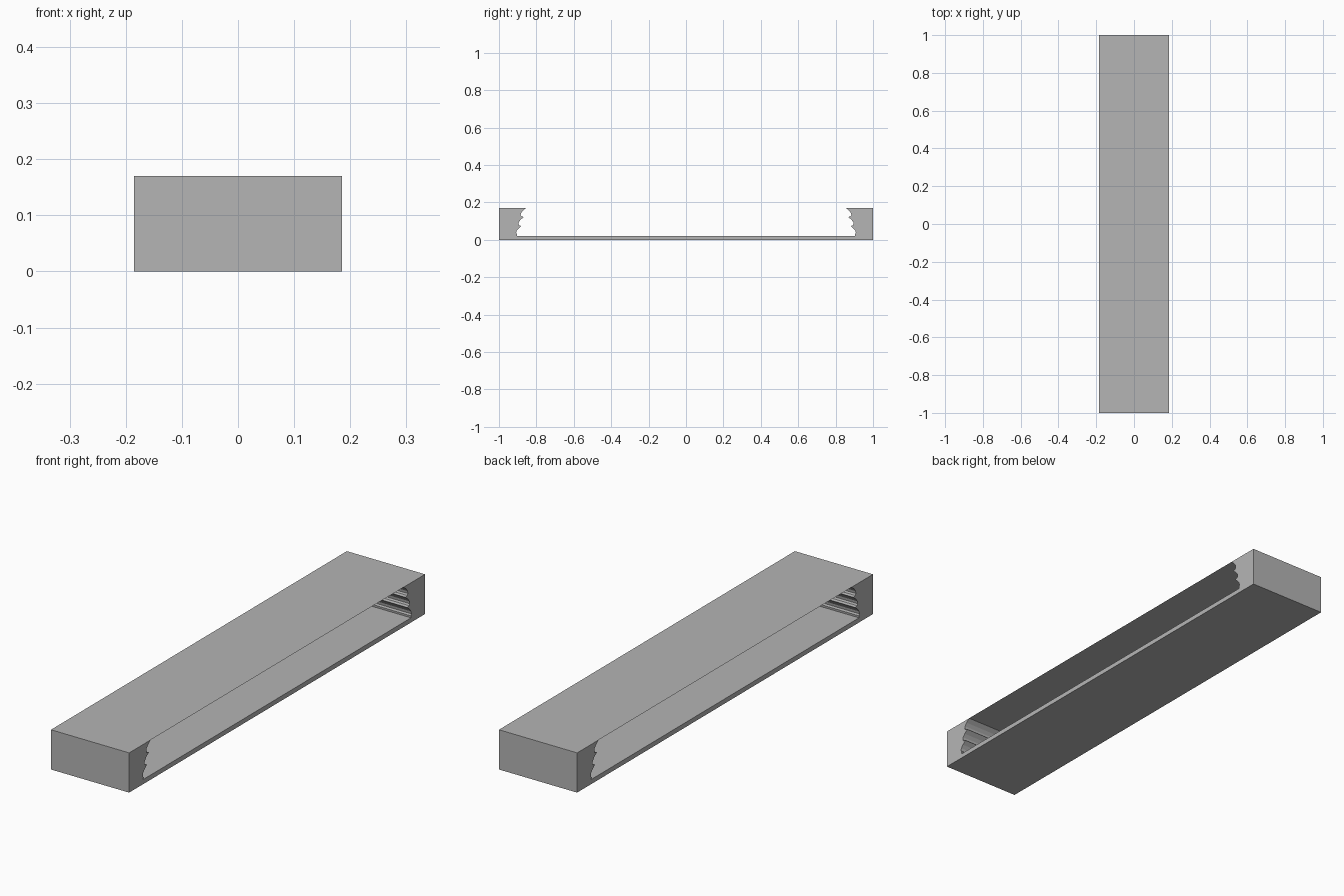
import bpy
import bmesh

HALF_WIDTH = 0.185
HEIGHT = 0.17
FLOOR = 0.02
TEETH = 3
LIP = 0.145          # depth of each end block at the top

if "Cube" in bpy.data.objects:
    bpy.data.objects.remove(bpy.data.objects["Cube"], do_unlink=True)

grey = bpy.data.materials.new("plain_grey")
grey.use_nodes = True
colour = (0.46, 0.46, 0.46, 1)
grey.diffuse_color = colour
grey.node_tree.nodes["Principled BSDF"].inputs["Base Color"].default_value = colour


def make_object(name, bm):
    mesh = bpy.data.meshes.new(name)
    bm.to_mesh(mesh)
    bm.free()
    mesh.materials.append(grey)
    obj = bpy.data.objects.new(name, mesh)
    bpy.context.collection.objects.link(obj)
    return obj


# Serrated inner edge of one end block: (depth from the end, height), top to floor
tooth = [(0, 0), (-0.017, -0.014), (-0.027, -0.027), (-0.029, -0.038), (-0.025, -0.045)]
inner = []
for i in range(TEETH):
    tip, top = LIP - 0.012 * i, HEIGHT - 0.048 * i
    inner += [(tip + d, top + h) for d, h in tooth]
inner.append((0.095, FLOOR))

# Tray with two upright ends: one outline pushed across the width
half = [(-1, 0), (-1, HEIGHT)] + [(d - 1, z) for d, z in inner]
outline = half + [(-y, z) for y, z in reversed(half)]
bm = bmesh.new()
side = bm.faces.new([bm.verts.new((-HALF_WIDTH, y, z)) for y, z in outline])
pushed = bmesh.ops.extrude_face_region(bm, geom=[side], use_keep_orig=True)
moved = [v for v in pushed["geom"] if isinstance(v, bmesh.types.BMVert)]
bmesh.ops.translate(bm, verts=moved, vec=(2 * HALF_WIDTH, 0, 0))
bmesh.ops.recalc_face_normals(bm, faces=bm.faces)
make_object("tray_with_serrated_ends", bm)

# Paper-thin cover bridging the two ends
bm = bmesh.new()
reach = 1 - LIP
corners = [(-1, -1), (1, -1), (1, 1), (-1, 1)]
bm.faces.new([bm.verts.new((x * HALF_WIDTH, y * reach, HEIGHT)) for x, y in corners])
make_object("thin_cover", bm)
